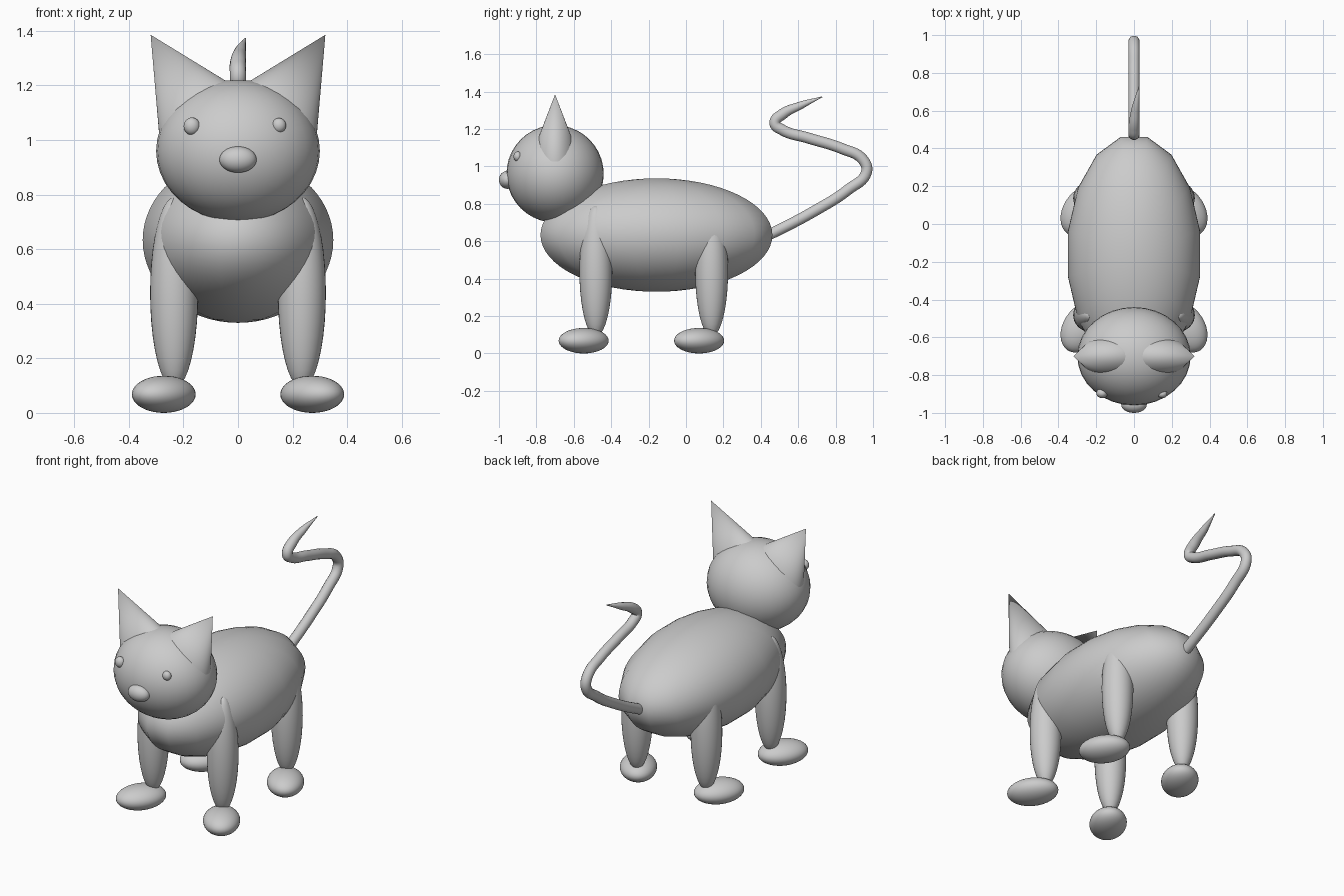
import bpy
from math import radians, pi

if "Cube" in bpy.data.objects:
    bpy.data.objects.remove(bpy.data.objects["Cube"])


def finish(ob, name):
    ob.name = name
    bpy.ops.object.shade_smooth_by_angle(angle=radians(50))
    return ob


def ellipsoid(name, loc, radii, rot_z=0.0, segments=32, rings=20):
    bpy.ops.mesh.primitive_uv_sphere_add(segments=segments, ring_count=rings,
                                         radius=1, location=loc, rotation=(0, 0, rot_z))
    ob = bpy.context.object
    ob.scale = radii
    bpy.ops.object.transform_apply(location=False, rotation=True, scale=True)
    return finish(ob, name)


# Body: 16-sided around z, turned half a step
bpy.ops.mesh.primitive_uv_sphere_add(segments=16, ring_count=32, radius=1,
                                     rotation=(0, 0, pi / 16))
body = bpy.context.object
bpy.ops.object.transform_apply(rotation=True)
body.scale = (0.356, 0.632, 0.303)
body.location = (0, -0.158, 0.633)
bpy.ops.object.transform_apply(location=False, scale=True)
finish(body, "body")

# Head and nose
ellipsoid("head", (0, -0.70, 0.96), (0.30, 0.26, 0.26))
ellipsoid("nose", (0, -0.955, 0.928), (0.068, 0.045, 0.048))

# Eyes, slightly uneven
ellipsoid("right_eye", (0.150, -0.900, 1.053), (0.026, 0.022, 0.027))
ellipsoid("left_eye", (-0.169, -0.896, 1.050), (0.030, 0.026, 0.032))

for side, s in (("right", 1), ("left", -1)):
    # Ears: flattened cones leaning outward
    bpy.ops.mesh.primitive_cone_add(vertices=48, radius1=1, radius2=0, depth=0.36,
                                    location=(s * 0.2255, -0.70, 1.232),
                                    rotation=(0, s * radians(31.7), 0))
    ear = bpy.context.object
    ear.scale = (0.182, 0.112, 1)
    bpy.ops.object.transform_apply(location=False, rotation=True, scale=True)
    finish(ear, side + "_ear")

    # Legs and splayed feet
    for end, leg_y, foot_y in (("front", -0.482, -0.547), ("rear", 0.137, 0.070)):
        ellipsoid(f"{end}_{side}_leg", (s * 0.234, leg_y, 0.44), (0.088, 0.088, 0.35))
        ellipsoid(f"{end}_{side}_foot", (s * 0.272, foot_y, 0.068),
                  (0.103, 0.145, 0.068), rot_z=s * radians(33))

# Tail: S-shaped tube in the middle plane, tapering at the tip
path = [(0.40, 0.615), (0.475, 0.65), (0.69, 0.763), (0.866, 0.875), (0.965, 0.97),
        (0.945, 1.037), (0.834, 1.095), (0.652, 1.152), (0.515, 1.195),
        (0.475, 1.232), (0.517, 1.28), (0.61, 1.325), (0.728, 1.372)]
curve = bpy.data.curves.new("tail", 'CURVE')
curve.dimensions = '3D'
curve.bevel_depth = 0.03
curve.bevel_resolution = 5
curve.resolution_u = 8
curve.use_fill_caps = True
spline = curve.splines.new('BEZIER')
spline.bezier_points.add(len(path) - 1)
for p, (y, z) in zip(spline.bezier_points, path):
    p.co = (0, y, z)
    p.handle_left_type = p.handle_right_type = 'AUTO'
for p, x, r in zip(spline.bezier_points[-2:], (0.008, 0.027), (0.72, 0.08)):
    p.co.x = x
    p.radius = r
tail = bpy.data.objects.new("tail", curve)
bpy.context.collection.objects.link(tail)
bpy.ops.object.select_all(action='DESELECT')
tail.select_set(True)
bpy.context.view_layer.objects.active = tail
bpy.ops.object.convert(target='MESH')
finish(bpy.context.object, "tail")
